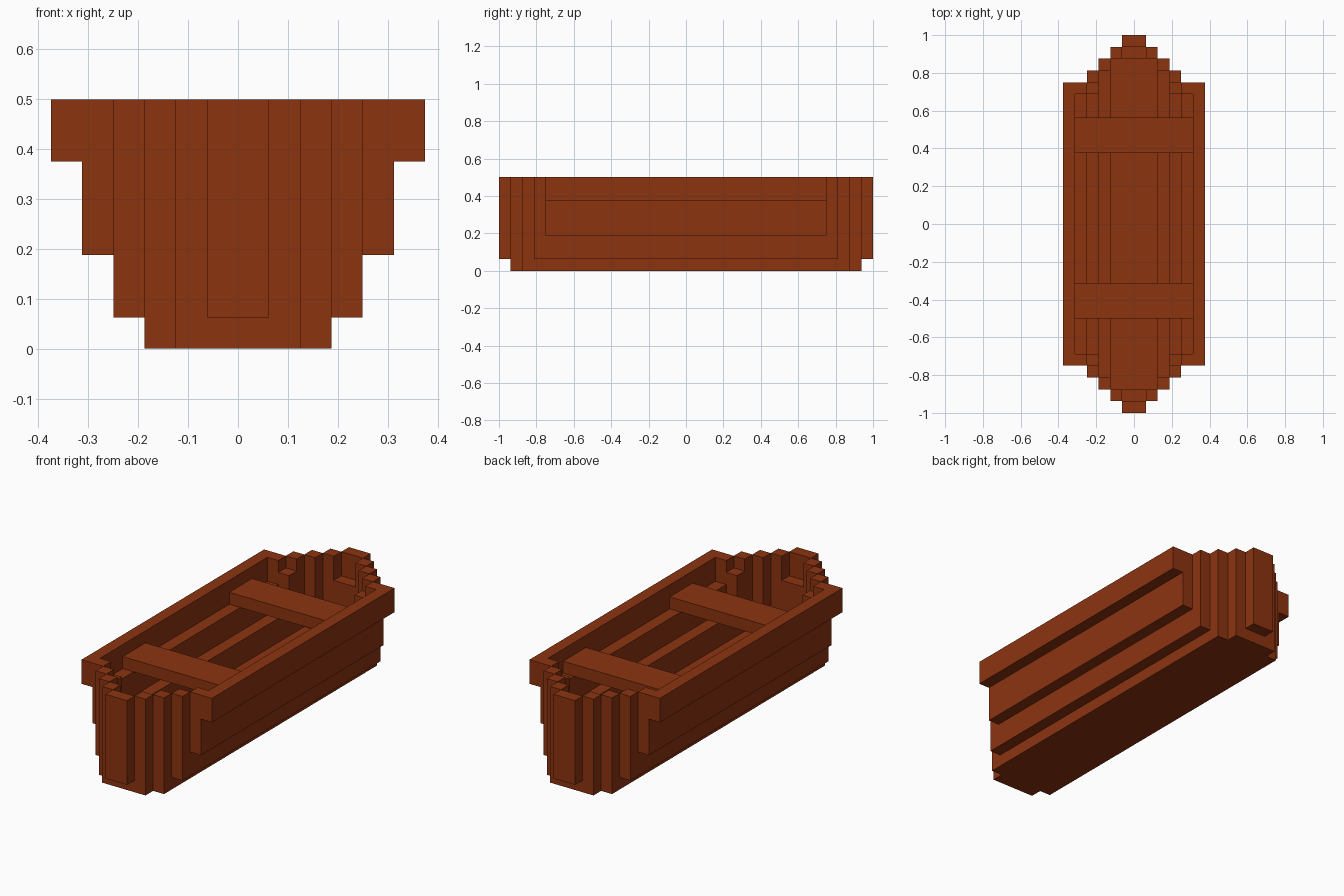
import bpy, bmesh

if "Cube" in bpy.data.objects:
    bpy.data.objects.remove(bpy.data.objects["Cube"], do_unlink=True)

U = 1 / 16  # block unit: every size below is a whole number of blocks

wood = bpy.data.materials.new("red_brown_wood")
wood.use_nodes = True
COLOUR = (0.262, 0.034, 0.005, 1)
wood.diffuse_color = COLOUR
bsdf = wood.node_tree.nodes["Principled BSDF"]
bsdf.inputs["Base Color"].default_value = COLOUR
bsdf.inputs["Roughness"].default_value = 0.8


def box(name, x, y, z):
    """Flat-faced block spanning the given (low, high) block ranges."""
    mesh = bpy.data.meshes.new(name)
    bm = bmesh.new()
    bmesh.ops.create_cube(bm, size=1)
    for v in bm.verts:
        v.co = [U * (r[0] if c < 0 else r[1]) for c, r in zip(v.co, (x, y, z))]
    bm.to_mesh(mesh)
    bm.free()
    mesh.materials.append(wood)
    obj = bpy.data.objects.new(name, mesh)
    bpy.context.collection.objects.link(obj)
    return obj


def flip(r, s):
    return r if s > 0 else (-r[1], -r[0])


SIDES = (("left", 1), ("right", -1))
ENDS = (("back", 1), ("front", -1))

# Floor, with the bilge strakes rising beside it
box("floor", (-2, 2), (-15, 15), (0, 1))

# Stepped side planks: name, x range, half length, z range
planks = [
    ("bilge_plank", (2, 3), 14, (0, 2)),
    ("lower_plank", (3, 4), 13, (1, 4)),
    ("upper_plank", (4, 5), 12, (3, 6)),
    ("gunwale", (5, 6), 12, (6, 8)),
]
for side, sx in SIDES:
    for name, x, half, z in planks:
        box(f"{side}_{name}", flip(x, sx), (-half, half), z)

# Stepped end posts and corner blocks: name, x range, y range, z range
end_parts = [
    ("gunwale_end", (4, 5), (11, 12), (6, 8)),
    ("corner_block", (3, 4), (11, 12), (4, 7)),
    ("outer_post", (3, 4), (12, 13), (4, 8)),
    ("middle_post", (2, 3), (13, 14), (2, 8)),
    ("inner_post", (1, 2), (14, 15), (1, 8)),
]
for end, sy in ENDS:
    for side, sx in SIDES:
        for name, x, y, z in end_parts:
            box(f"{end}_{side}_{name}", flip(x, sx), flip(y, sy), z)
    # Stem at the tip and the block that backs it
    box(f"{end}_stem", (-1, 1), flip((15, 16), sy), (1, 8))
    box(f"{end}_stem_block", (-1, 1), flip((14, 15), sy), (1, 6))

# Two seats resting on the upper planks
box("back_seat", (-5, 5), (6, 9), (6, 7))
box("front_seat", (-5, 5), (-8, -5), (6, 7))
